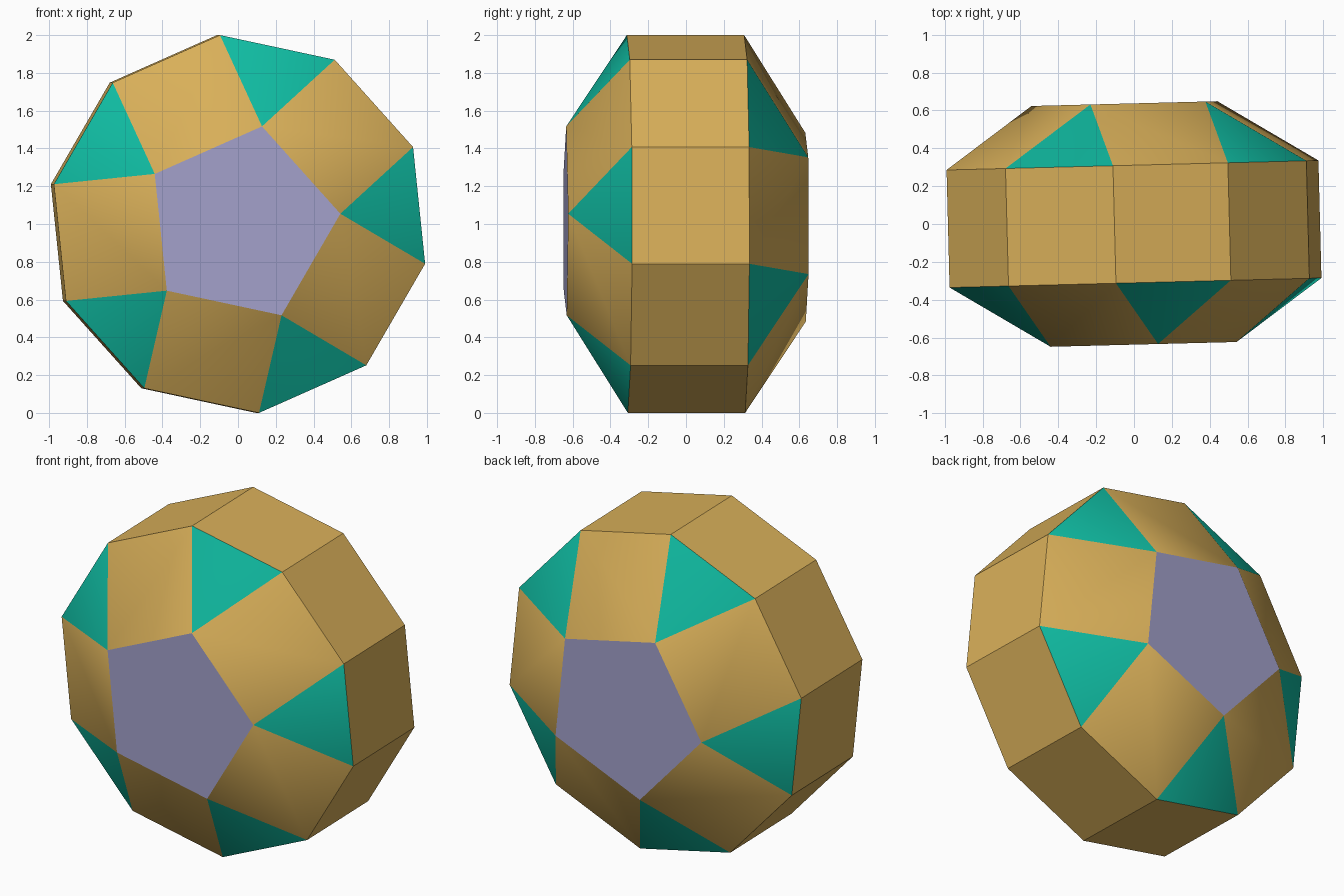
import bpy
import bmesh
from math import cos, sin, pi, radians, sqrt
from mathutils import Vector

# Remove the default cube
if "Cube" in bpy.data.objects:
    bpy.data.objects.remove(bpy.data.objects["Cube"], do_unlink=True)


def make_material(name, colour):
    mat = bpy.data.materials.new(name)
    mat.use_nodes = True
    mat.diffuse_color = (*colour, 1)
    mat.node_tree.nodes["Principled BSDF"].inputs["Base Color"].default_value = (*colour, 1)
    return mat


# Colour by number of sides: triangles, squares, pentagons
materials = [
    make_material("teal green", (0.005, 0.50, 0.36)),
    make_material("warm tan", (0.69, 0.43, 0.10)),
    make_material("soft lavender", (0.37, 0.36, 0.60)),
]

# Proportions follow from one edge length shared by every face
TURN, YAW = radians(23.9), radians(1.47)
RIM = 1 / cos(radians(5.9))
EDGE = RIM * (sqrt(5) - 1) / 2
CAP = EDGE / (2 * sin(pi / 5))
HALF = EDGE / 2
CAP_HEIGHT = sqrt((5 - sqrt(5)) / 10) * EDGE

side = Vector((cos(YAW), sin(YAW), 0))
front = Vector((sin(YAW), -cos(YAW), 0))
up = Vector((0, 0, 1))

bm = bmesh.new()


def ring(count, radius, depth, start):
    points = []
    for i in range(count):
        a = start + 2 * pi * i / count
        spot = up + front * depth + radius * (cos(a) * side + sin(a) * up)
        points.append(bm.verts.new(spot))
    return points


def cap(rim, depth, shift):
    """Pentagon joined to the ten-sided rim by alternating triangles and squares."""
    top = ring(5, CAP, depth, TURN + (shift + 0.5) * pi / 5)
    bm.faces.new(top)
    for i in range(5):
        j = 2 * i + shift
        a, b, c = (rim[(j + k) % 10] for k in range(3))
        bm.faces.new((a, b, top[i]))
        bm.faces.new((b, c, top[(i + 1) % 5], top[i]))


# Ten-sided band
front_rim = ring(10, RIM, HALF, TURN)
back_rim = ring(10, RIM, -HALF, TURN)
for i in range(10):
    j = (i + 1) % 10
    bm.faces.new((front_rim[i], front_rim[j], back_rim[j], back_rim[i]))

# Front and back caps, the back one turned by one side
cap(front_rim, HALF + CAP_HEIGHT, -1)
cap(back_rim, -HALF - CAP_HEIGHT, 0)

bmesh.ops.recalc_face_normals(bm, faces=bm.faces)
for face in bm.faces:
    face.material_index = len(face.verts) - 3

mesh = bpy.data.meshes.new("faceted_solid")
bm.to_mesh(mesh)
bm.free()
for mat in materials:
    mesh.materials.append(mat)
solid = bpy.data.objects.new("faceted_solid", mesh)
bpy.context.collection.objects.link(solid)

# Soften only the shallow edges between cap triangles and squares
bpy.ops.object.select_all(action="DESELECT")
solid.select_set(True)
bpy.context.view_layer.objects.active = solid
bpy.ops.object.shade_smooth_by_angle(angle=radians(30))
